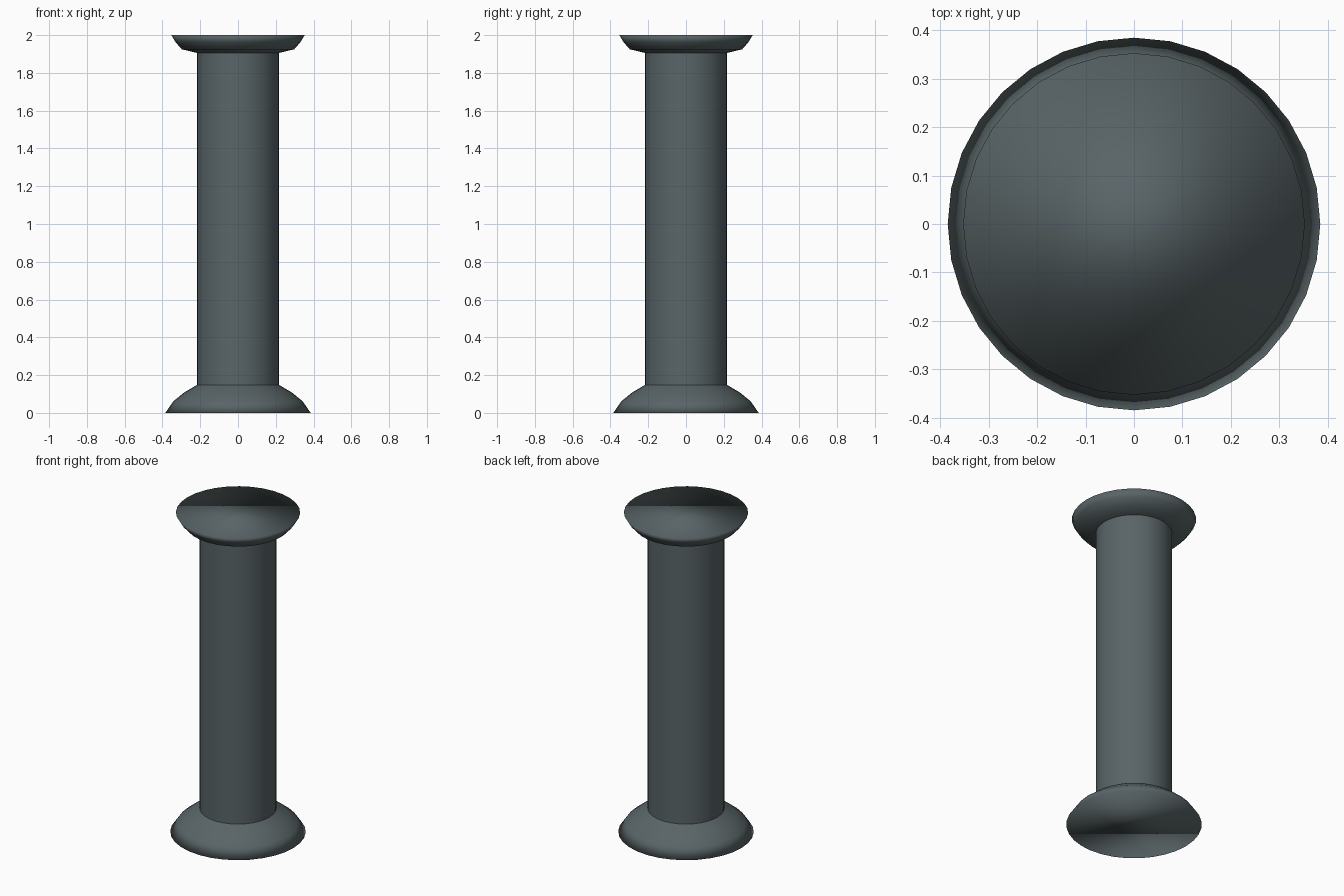
import bpy, bmesh, math

if "Cube" in bpy.data.objects:
    bpy.data.objects.remove(bpy.data.objects["Cube"])

SIDES = 32

stone = bpy.data.materials.new("slate grey")
stone.diffuse_color = (0.10, 0.128, 0.135, 1)
stone.use_nodes = True
stone.node_tree.nodes["Principled BSDF"].inputs["Base Color"].default_value = stone.diffuse_color


def lathe(name, profile, cap_bottom=False, cap_top=False):
    """Revolve a bottom-to-top (radius, z) profile, fully smooth shaded."""
    bm = bmesh.new()
    rings = []
    for r, z in profile:
        rings.append([bm.verts.new((r * math.cos(2 * math.pi * i / SIDES),
                                    r * math.sin(2 * math.pi * i / SIDES), z))
                      for i in range(SIDES)])
    for a, b in zip(rings, rings[1:]):
        for i in range(SIDES):
            j = (i + 1) % SIDES
            bm.faces.new((a[i], a[j], b[j], b[i]))
    if cap_bottom:
        bm.faces.new(rings[0][::-1])
    if cap_top:
        bm.faces.new(rings[-1])
    for f in bm.faces:
        f.smooth = True
    mesh = bpy.data.meshes.new(name)
    bm.to_mesh(mesh)
    bm.free()
    mesh.materials.append(stone)
    obj = bpy.data.objects.new(name, mesh)
    bpy.context.collection.objects.link(obj)
    return obj


# flared foot
lathe("base", [(0.385, 0), (0.342, 0.062), (0.285, 0.108), (0.218, 0.148)],
      cap_bottom=True)
# straight column
lathe("shaft", [(0.218, 0.148), (0.218, 1.906)])
# rounded head with flat top
lathe("capital", [(0.218, 1.906), (0.298, 1.925), (0.331, 1.963), (0.353, 2.0)],
      cap_top=True)
